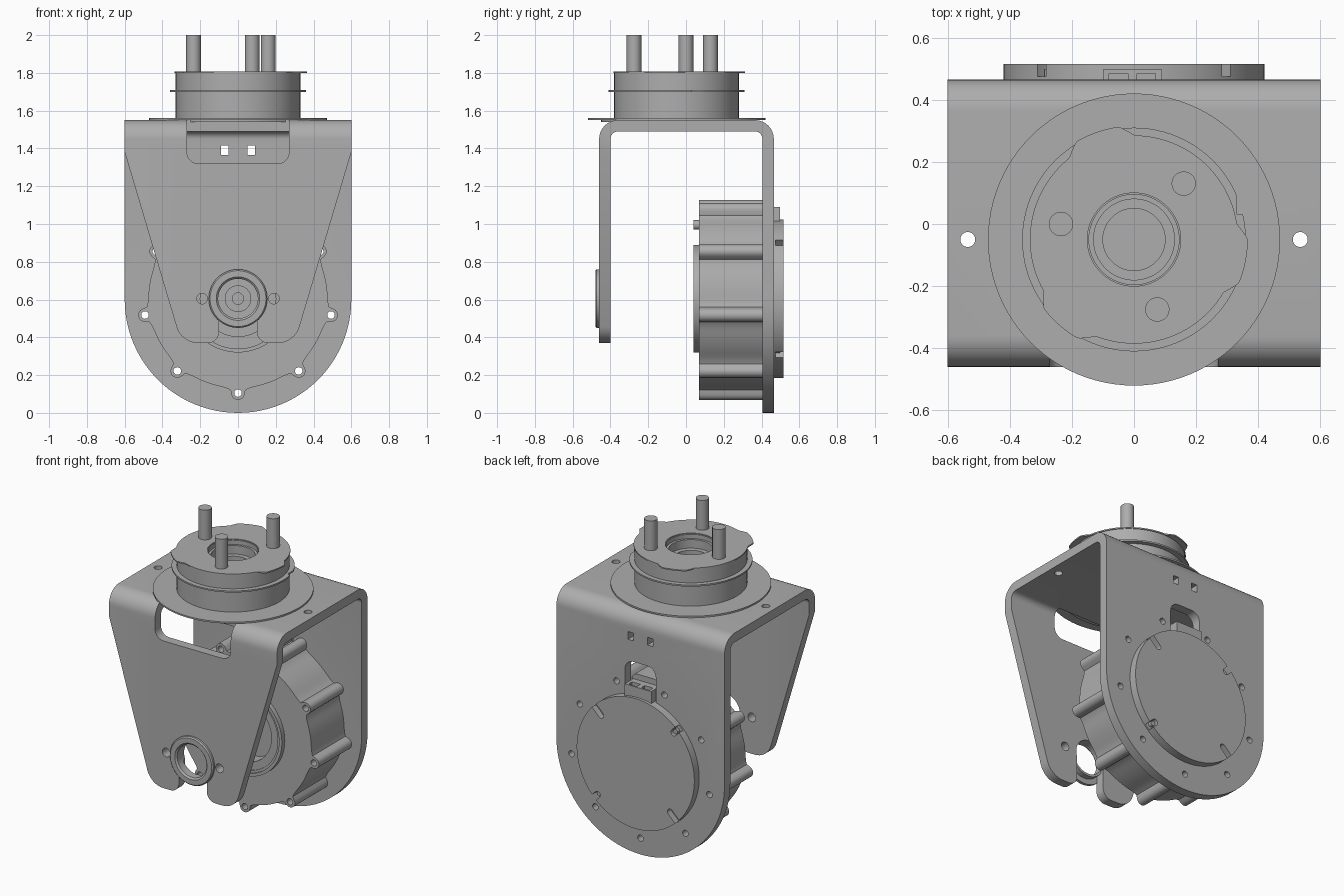
import bpy, bmesh
from math import sin, cos, tan, pi, sqrt, exp, radians
from mathutils import Vector

cube = bpy.data.objects.get("Cube")
if cube:
    bpy.data.objects.remove(cube, do_unlink=True)

GREY = (0.42, 0.42, 0.42, 1)
metal = bpy.data.materials.new("grey_metal")
metal.use_nodes = True
metal.diffuse_color = GREY
metal.node_tree.nodes["Principled BSDF"].inputs["Base Color"].default_value = GREY

AXLE = 0.605      # height of the joint axis
HUB_Y = -0.05     # depth of the vertical hub axis


def place(axis, a, b, h):
    return {"x": (h, a, b), "y": (a, h, b), "z": (a, b, h)}[axis]


def finish(name, bm):
    bmesh.ops.remove_doubles(bm, verts=bm.verts, dist=1e-5)
    bmesh.ops.recalc_face_normals(bm, faces=bm.faces)
    mesh = bpy.data.meshes.new(name)
    bm.to_mesh(mesh)
    bm.free()
    mesh.materials.append(metal)
    ob = bpy.data.objects.new(name, mesh)
    bpy.context.scene.collection.objects.link(ob)
    return ob


def prism(name, pts, axis, lo, hi):
    bm = bmesh.new()
    face = bm.faces.new([bm.verts.new(place(axis, a, b, lo)) for a, b in pts])
    out = bmesh.ops.extrude_face_region(bm, geom=[face], use_keep_orig=True)
    verts = [g for g in out["geom"] if isinstance(g, bmesh.types.BMVert)]
    bmesh.ops.translate(bm, verts=verts, vec=place(axis, 0, 0, hi - lo))
    return finish(name, bm)


def lathe(name, profile, axis, centre, steps=96):
    bm = bmesh.new()
    rings = []
    for i in range(steps):
        a = 2 * pi * i / steps
        rings.append([bm.verts.new(place(axis, centre[0] + r * cos(a), centre[1] + r * sin(a), h))
                      for r, h in profile])
    n = len(profile)
    for i in range(steps):
        p, q = rings[i], rings[(i + 1) % steps]
        for j in range(n):
            k = (j + 1) % n
            if profile[j][0] + profile[k][0] > 0:
                bm.faces.new((p[j], p[k], q[k], q[j]))
    return finish(name, bm)


def circle(a, b, r, steps=32):
    return [(a + r * cos(2 * pi * i / steps), b + r * sin(2 * pi * i / steps)) for i in range(steps)]


def cylinder(name, a, b, r, axis, lo, hi, steps=32):
    return prism(name, circle(a, b, r, steps), axis, lo, hi)


def box(name, x0, x1, y0, y1, z0, z1):
    return prism(name, [(x0, y0), (x1, y0), (x1, y1), (x0, y1)], "z", z0, z1)


def rounded(corners, steps=8):
    """Corners are (a, b, radius); rounds each corner with an exact arc."""
    pts = []
    for i, (a, b, r) in enumerate(corners):
        p = Vector((a, b))
        if r == 0:
            pts.append((a, b))
            continue
        u = (Vector(corners[i - 1][:2]) - p).normalized()
        v = (Vector(corners[(i + 1) % len(corners)][:2]) - p).normalized()
        half = u.angle(v) / 2
        w, t = sin(half), r / tan(half)
        for k in range(steps + 1):
            s = k / steps
            e, f, g = (1 - s) ** 2, 2 * w * s * (1 - s), s * s
            pts.append(tuple(((p + u * t) * e + p * f + (p + v * t) * g) / (e + f + g)))
    return pts


def cut(ob, cutters):
    for c in cutters:
        c.hide_render = True
        mod = ob.modifiers.new("cut", "BOOLEAN")
        mod.operation, mod.solver, mod.object = "DIFFERENCE", "EXACT", c
        bpy.context.view_layer.objects.active = ob
        bpy.ops.object.modifier_apply(modifier=mod.name)
        bpy.data.objects.remove(c, do_unlink=True)


def bolt_holes(lo, hi):
    return [cylinder("bolt_cutter", 0.5 * cos(a), AXLE + 0.5 * sin(a), 0.02, "y", lo, hi, 20)
            for a in LUGS]


LUGS = [radians(30 + 40 * i) for i in range(9)]

# U-shaped bracket: bent sheet, then trimmed to its front and back outlines
bracket = prism("bracket", rounded([
    (-0.46, 0.37, 0), (-0.46, 1.55, 0.1), (0.465, 1.55, 0.1), (0.465, 0, 0),
    (0.405, 0, 0), (0.405, 1.49, 0.04), (-0.4, 1.49, 0.04), (-0.4, 0.37, 0)]), "x", -0.6, 0.6)
side = [(0.6, 1.38, 0), (0.3, 0.37, 0.12), (0.1, 0.37, 0.06), (0.1, 0.6, 0)]
outline = side + [(-x, z, r) for x, z, r in reversed(side)]
arc = [(0.6 * cos(pi * i / 48), 0.6 - 0.6 * sin(pi * i / 48)) for i in range(49)]
cutters = [
    prism("front_trim", [(0.7, 1.38)] + rounded(outline) + [(-0.7, 1.38), (-0.7, -0.1), (0.7, -0.1)],
          "y", -0.7, 0),
    prism("back_trim", [(0.7, 0.6)] + arc + [(-0.7, 0.6), (-0.7, -0.1), (0.7, -0.1)], "y", 0.2, 0.7),
    prism("front_window", rounded([(-0.27, 1.7, 0), (-0.27, 1.32, 0.06),
                                   (0.27, 1.32, 0.06), (0.27, 1.7, 0)]), "y", -0.7, -0.36),
    prism("back_window", rounded([(-0.11, 0.95, 0), (0.11, 0.95, 0),
                                  (0.11, 1.23, 0.06), (-0.11, 1.23, 0.06)]), "y", 0.3, 0.6),
    cylinder("pivot_hole", 0, AXLE, 0.105, "y", -0.6, -0.3, 64)]
for s in (-1, 1):
    cutters += [box("slot", s * 0.07 - 0.02, s * 0.07 + 0.02, 0.3, 0.6, 1.365, 1.415),
                cylinder("top_hole", s * 0.535, HUB_Y, 0.024, "z", 1.4, 1.7),
                cylinder("pivot_screw_hole", s * 0.19, AXLE, 0.028, "y", -0.6, -0.3)]
cut(bracket, cutters + bolt_holes(0.3, 0.6))

# Pivot ring on the front arm
lathe("pivot_ring", [(0.105, -0.42), (0.105, -0.47), (0.115, -0.48), (0.148, -0.48),
                     (0.155, -0.473), (0.155, -0.455), (0.12, -0.455), (0.12, -0.42)], "y", (0, AXLE))


# Motor housing with nine screw lugs
def housing_radius(a):
    d = min(abs((a - l + pi) % (2 * pi) - pi) for l in LUGS)
    r = 0.474 + 0.022 * exp(-(d / 0.1) ** 2)
    reach = 0.036 ** 2 - (0.5 * sin(d)) ** 2
    return max(r, 0.5 * cos(d) + sqrt(reach)) if reach > 0 else r


angles = [2 * pi * i / 540 for i in range(540)]
housing = prism("motor_housing", [(housing_radius(a) * cos(a), AXLE + housing_radius(a) * sin(a))
                                  for a in angles], "y", 0.07, 0.41)
cut(housing, [cylinder("bore", 0, AXLE, 0.215, "y", 0, 0.205, 64)] + bolt_holes(0, 0.6))
prism("housing_top_boss", rounded([(-0.1, 1.0, 0), (0.1, 1.0, 0), (0.1, 1.127, 0.04),
                                   (-0.1, 1.127, 0.04)]), "y", 0.07, 0.41)
lathe("motor_flange", [(0.285, 0.09), (0.285, 0.04), (0.265, 0.04), (0.265, 0.048), (0.25, 0.048),
                       (0.25, 0.055), (0.2, 0.055), (0.2, 0.15), (0.07, 0.15), (0.07, 0.13),
                       (0.03, 0.13), (0.03, 0.19), (0, 0.19), (0, 0.21), (0.22, 0.21), (0.22, 0.09)],
      "y", (0, AXLE))
cylinder("housing_pin", 0, 0.995, 0.025, "y", 0.04, 0.08)

# Round back cover with four radial slots, two of them holding screws
cover = cylinder("back_cover", 0, AXLE, 0.42, "y", 0.45, 0.515, 128)
slots = []
for i in range(4):
    a = pi / 4 + i * pi / 2
    u, v = Vector((cos(a), sin(a))), Vector((-sin(a), cos(a)))
    inner = 0.365 if i % 2 else 0.33
    shape = [(0.45, -0.02, 0), (0.45, 0.02, 0), (inner, 0.02, 0.018), (inner, -0.02, 0.018)]
    pts = [u * p + v * q + Vector((0, AXLE)) for p, q in rounded(shape, 4)]
    slots.append(prism("cover_slot", pts, "y", 0.475, 0.6))
    if i % 2:
        c = u * 0.385 + Vector((0, AXLE))
        cylinder("cover_screw", c.x, c.y, 0.016, "y", 0.47, 0.497, 20)
cut(cover, slots)

# Cable connector in the back window
connector = box("connector", -0.1, 0.09, 0.4, 0.497, 1.0, 1.09)
cut(connector, [box("pocket", x, x + 0.06, 0.45, 0.485, 1.05, 1.2) for x in (-0.08, 0.01)])

# Turntable hub on top, with thin flanges and a stepped bore
hub = lathe("hub", [(0, 1.54), (0.4, 1.54), (0.4, 1.55), (0.47, 1.55), (0.47, 1.56), (0.33, 1.56),
                    (0.33, 1.70), (0.36, 1.70), (0.36, 1.71), (0.33, 1.71), (0.33, 1.802),
                    (0.145, 1.802), (0.145, 1.775), (0.13, 1.775), (0.13, 1.72), (0.1, 1.72),
                    (0.1, 1.68), (0, 1.68)], "z", (0, HUB_Y))
cut(hub, [box("flange_notch", 0.332, 0.4, 0.03, 0.1, 1.69, 1.72)])


# Thin three-lobed cap plate
def cap_radius(a):
    d = min(abs((a - radians(109 + 120 * i) + pi) % (2 * pi) - pi) for i in range(3))
    return 0.335 + 0.031 * max(0, min(1, (0.34 - d) / 0.14))


cap = prism("hub_cap", [(cap_radius(a) * cos(a), HUB_Y + cap_radius(a) * sin(a)) for a in angles[::2]],
            "z", 1.8, 1.808)
cut(cap, [cylinder("cap_hole", 0, HUB_Y, 0.15, "z", 1.7, 1.9, 64)])

# Three upright pins
for i, (x, y) in enumerate([(-0.235, 0), (0.16, 0.13), (0.075, -0.275)]):
    cylinder("pin_%d" % (i + 1), x, y, 0.039, "z", 1.79, 2.0)

# Smooth curved walls, keep edges sharp
bpy.ops.object.select_all(action="DESELECT")
for ob in bpy.context.scene.objects:
    if ob.type == "MESH":
        ob.select_set(True)
        bpy.context.view_layer.objects.active = ob
bpy.ops.object.shade_smooth_by_angle(angle=radians(30))
